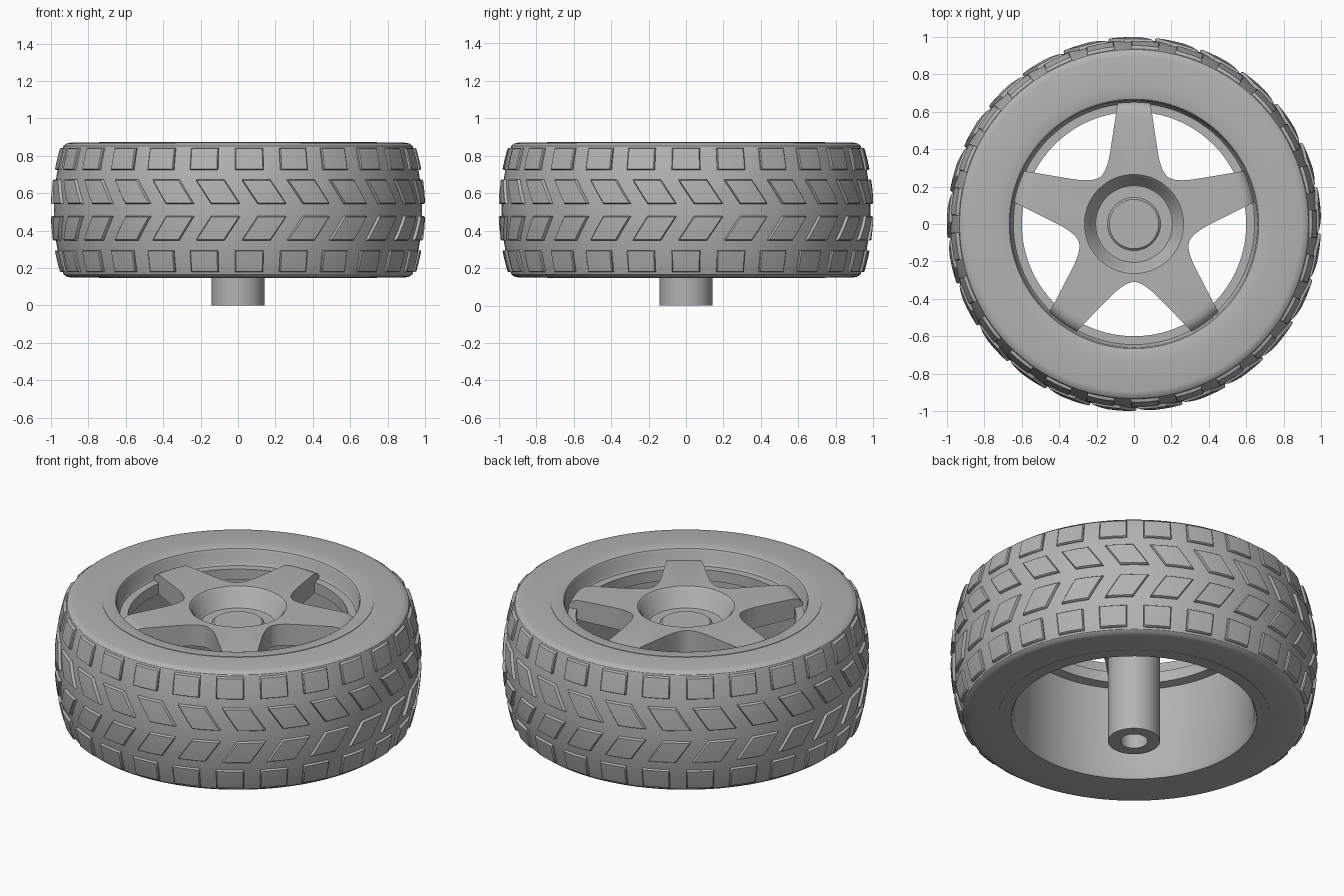
import bpy, bmesh
from math import sin, cos, pi, radians
from mathutils import Vector

cube = bpy.data.objects.get("Cube")
if cube:
    bpy.data.objects.remove(cube, do_unlink=True)

GREY = (0.45, 0.45, 0.45, 1)
grey = bpy.data.materials.new("mid grey")
grey.use_nodes = True
grey.diffuse_color = GREY
grey.node_tree.nodes["Principled BSDF"].inputs["Base Color"].default_value = GREY


def finish(name, bm, angle=30):
    """Turn a bmesh into a smooth-shaded object."""
    bmesh.ops.remove_doubles(bm, verts=bm.verts, dist=1e-5)
    mesh = bpy.data.meshes.new(name)
    bm.to_mesh(mesh)
    bm.free()
    mesh.materials.append(grey)
    obj = bpy.data.objects.new(name, mesh)
    bpy.context.collection.objects.link(obj)
    smooth(obj, angle)
    return obj


def smooth(obj, angle=30):
    bpy.ops.object.select_all(action="DESELECT")
    obj.select_set(True)
    bpy.context.view_layer.objects.active = obj
    bpy.ops.object.shade_smooth_by_angle(angle=radians(angle))


def lathe(name, profile, steps=100):
    """Revolve a closed (radius, height) outline around z."""
    bm = bmesh.new()
    rings = [[bm.verts.new((r * cos(2 * pi * k / steps), r * sin(2 * pi * k / steps), z))
              for r, z in profile] for k in range(steps)]
    n = len(profile)
    for k in range(steps):
        a, b = rings[k], rings[(k + 1) % steps]
        for i in range(n):
            j = (i + 1) % n
            if profile[i][0] or profile[j][0]:
                bm.faces.new((a[i], b[i], b[j], a[j]))
    bmesh.ops.remove_doubles(bm, verts=bm.verts, dist=1e-5)
    bmesh.ops.dissolve_degenerate(bm, edges=bm.edges, dist=1e-5)
    bmesh.ops.recalc_face_normals(bm, faces=bm.faces)
    return finish(name, bm)


MID = 0.51


def tyre_radius(z):
    return 0.985 - 0.045 * ((z - MID) / 0.32) ** 2


# Tyre body: flat sidewalls, rounded shoulders, slightly crowned tread
crown = [(tyre_radius(MID + h), MID + h) for h in [0.32 - 0.04 * i for i in range(17)]]
shoulder = [(0.74, 0.36), (0.895, 0.36), (0.918, 0.355), (0.933, 0.343)]
lathe("tyre", [(r, MID + h) for r, h in shoulder] + crown
      + [(r, MID - h) for r, h in reversed(shoulder)])

# Rim barrel with an inner ledge that carries the spokes
lathe("rim", [(0.742, 0.873), (0.68, 0.873), (0.667, 0.868), (0.66, 0.855), (0.655, 0.79),
              (0.645, 0.775), (0.60, 0.775), (0.60, 0.71), (0.65, 0.70),
              (0.655, 0.18), (0.67, 0.148), (0.742, 0.148)])

# Axle with a blind bore in its lower end
lathe("axle", [(0, 0.74), (0.132, 0.74), (0.142, 0.73), (0.142, 0), (0.075, 0),
               (0.075, 0.3), (0, 0.3)], 64)

# Spokes: a dished disc trimmed to a five-armed star
spokes = lathe("spokes", [(0, 0.725), (0.205, 0.725), (0.215, 0.735), (0.25, 0.815),
                          (0.265, 0.83), (0.58, 0.83), (0.61, 0.826), (0.635, 0.812),
                          (0.65, 0.79), (0.658, 0.76), (0.658, 0.72), (0.56, 0.71), (0, 0.69)])

tip, bend, control, valley = (Vector(p) for p in
                              [(0.70, 0.08), (0.40, 0.125), (0.28, 0.142), (0.251, 0.182)])
edge = [tip] + [bend * (1 - t) ** 2 + control * 2 * t * (1 - t) + valley * t * t
                for t in [i / 8 for i in range(9)]]
arm = [(p.x, -p.y) for p in reversed(edge[:-1])] + [(p.x, p.y) for p in edge]
bm = bmesh.new()
outline = []
for k in range(5):
    a = pi / 2 + k * 2 * pi / 5
    outline += [bm.verts.new((x * cos(a) - y * sin(a), x * sin(a) + y * cos(a), 0.5))
                for x, y in arm]
base = bm.faces.new(outline)
up = bmesh.ops.extrude_face_region(bm, geom=[base])
bmesh.ops.translate(bm, vec=(0, 0, 0.5), verts=[v for v in up["geom"] if isinstance(v, bmesh.types.BMVert)])
bmesh.ops.recalc_face_normals(bm, faces=bm.faces)
star = finish("star_cutter", bm)
star.hide_render = True

trim = spokes.modifiers.new("trim", "BOOLEAN")
trim.operation = "INTERSECT"
trim.solver = "EXACT"
trim.object = star
bpy.context.view_layer.objects.active = spokes
bpy.ops.object.modifier_apply(modifier="trim")
bpy.data.objects.remove(star, do_unlink=True)
smooth(spokes)

# Tread blocks: raised patches with softened rims, 25 to a row
COUNT = 25
ACROSS = [-1, -1, -0.93, -0.3, 0.3, 0.93, 1, 1]
LIFT = [-0.01, 0.010, 0.016]


def tread_row(name, low, high, offset, slant):
    bm = bmesh.new()
    n = len(ACROSS)

    def lift(i):
        return LIFT[min(i, n - 1 - i, 2)]

    for k in range(COUNT):
        centre = 360 / COUNT * k + offset
        grid = []
        for j, v in enumerate(ACROSS):
            z = (low + high) / 2 + v * (high - low) / 2
            row = []
            for i, u in enumerate(ACROSS):
                a = radians(centre + 4.5 * u + slant * v)
                r = tyre_radius(z) + min(lift(i), lift(j))
                row.append(bm.verts.new((r * cos(a), r * sin(a), z)))
            grid.append(row)
        for j in range(n - 1):
            for i in range(n - 1):
                bm.faces.new((grid[j][i], grid[j][i + 1], grid[j + 1][i + 1], grid[j + 1][i]))
    bmesh.ops.remove_doubles(bm, verts=bm.verts, dist=1e-5)
    bmesh.ops.dissolve_degenerate(bm, edges=bm.edges, dist=1e-5)
    finish(name, bm, 40)


for side, s in (("upper", 1), ("lower", -1)):
    for kind, near, far, offset, slant in (("shoulder", 0.215, 0.332, 0, 0),
                                           ("centre", 0.033, 0.163, 4.5, -2.5)):
        low, high = sorted((MID + s * near, MID + s * far))
        tread_row(f"{side}_{kind}_tread", low, high, offset, slant * s)
